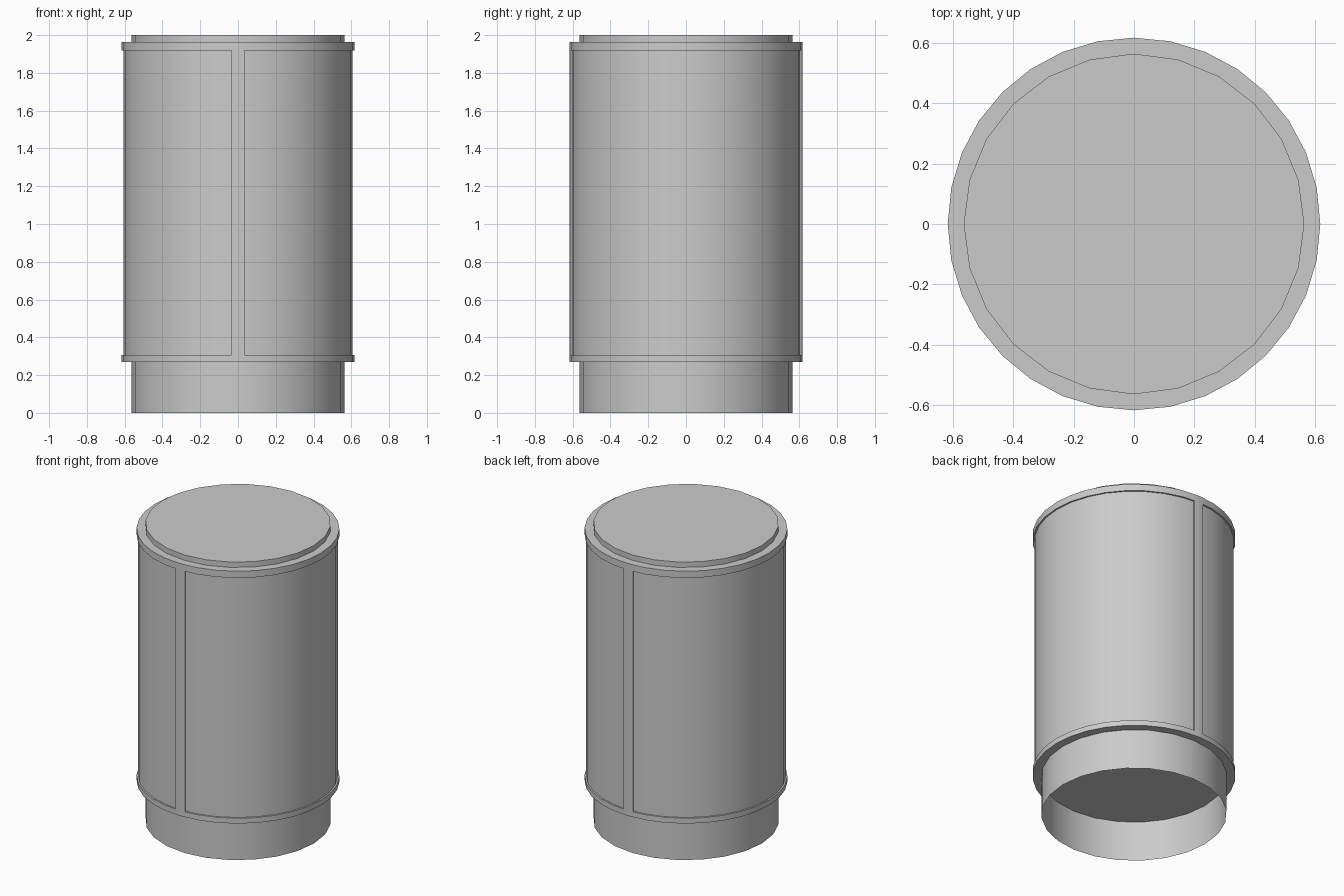
import bpy, bmesh, math

if "Cube" in bpy.data.objects:
    bpy.data.objects.remove(bpy.data.objects["Cube"])

R_BODY, R_CORE = 0.617, 0.564
STRIP = 0.035
RECESS = 0.01


def outline(r, sides):
    return [(r * math.sin(2 * math.pi * i / sides), -r * math.cos(2 * math.pi * i / sides))
            for i in range(sides)]


def finish(bm, name):
    mesh = bpy.data.meshes.new(name)
    bm.to_mesh(mesh)
    bm.free()
    obj = bpy.data.objects.new(name, mesh)
    bpy.context.collection.objects.link(obj)
    bpy.ops.object.select_all(action='DESELECT')
    obj.select_set(True)
    bpy.context.view_layer.objects.active = obj
    bpy.ops.object.shade_smooth_by_angle(angle=math.radians(30))
    return obj


def stack(points, levels, cap_bottom=True):
    """Prism with horizontal edge loops at the given heights."""
    bm = bmesh.new()
    n = len(points)
    rings = [[bm.verts.new((x, y, z)) for x, y in points] for z in levels]
    for a, b in zip(rings, rings[1:]):
        for i in range(n):
            j = (i + 1) % n
            bm.faces.new((a[i], a[j], b[j], b[i]))
    bm.faces.new(rings[-1])
    if cap_bottom:
        bm.faces.new(rings[0][::-1])
    bm.normal_update()
    return bm


# Inner core: open at the bottom, closed lid on top
finish(stack(outline(R_CORE, 24), [0, 2.0], cap_bottom=False), "inner_core")

# Outer shell outline: 32 sides plus strip borders at front and back
base = outline(R_BODY, 32)
points = []
for i, p in enumerate(base):
    q = base[(i + 1) % 32]
    points.append(p)
    for s in (-STRIP, STRIP):
        if min(p[0], q[0]) + 1e-4 < s < max(p[0], q[0]) - 1e-4:
            t = (s - p[0]) / (q[0] - p[0])
            points.append((s, p[1] + t * (q[1] - p[1])))

# Outer shell with two recessed side panels between rims and strips
bm = stack(points, [0.27, 0.306, 1.919, 1.964])
panels = [f for f in bm.faces
          if 0.5 < f.calc_center_median().z < 1.8 and abs(f.normal.z) < 0.1
          and abs(f.calc_center_median().x) > STRIP]
bmesh.ops.inset_region(bm, faces=panels, thickness=0.0, depth=-RECESS,
                       use_boundary=True, use_even_offset=True)
finish(bm, "outer_shell")
